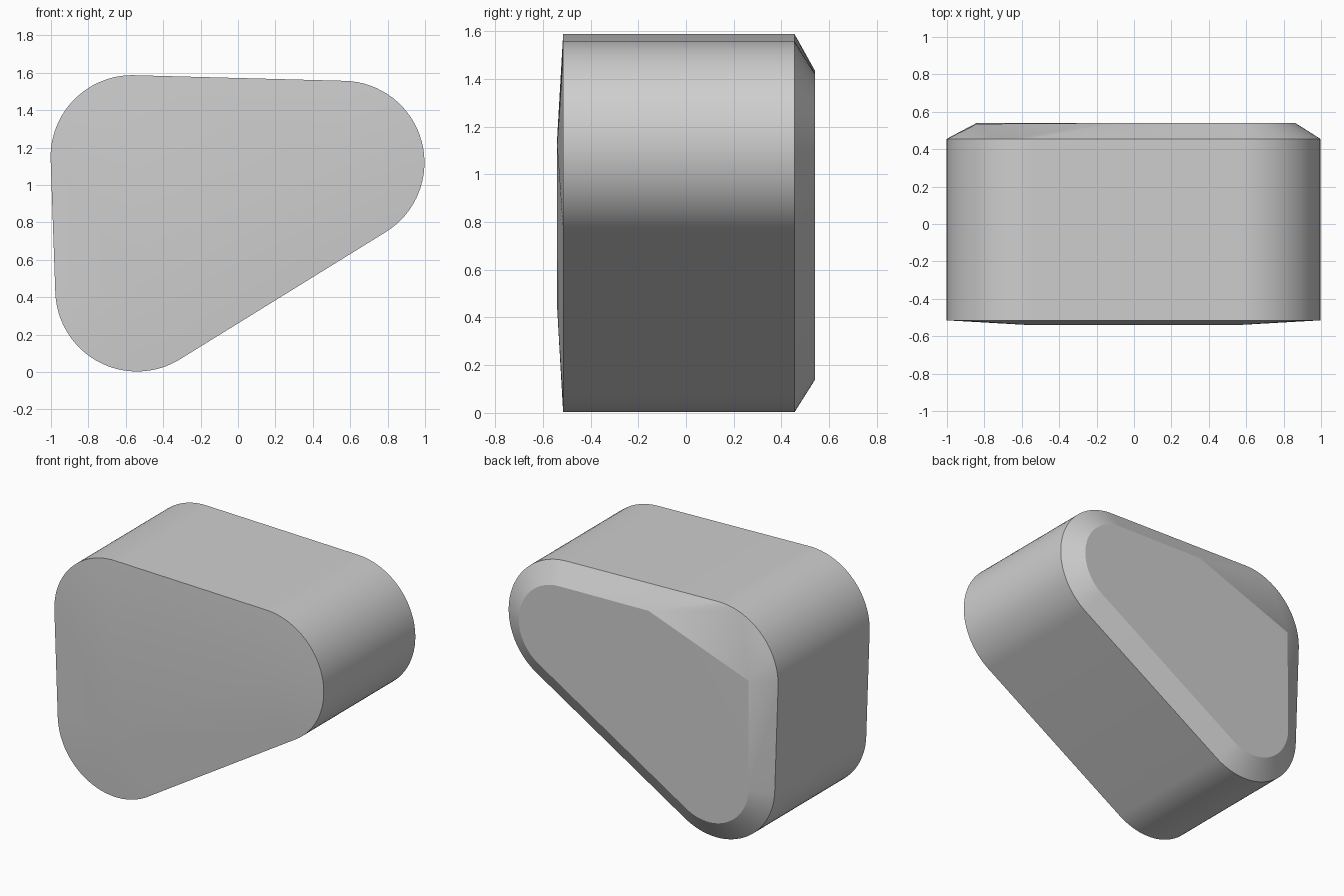
import bpy
import bmesh
import math
from mathutils import Vector

if "Cube" in bpy.data.objects:
    bpy.data.objects.remove(bpy.data.objects["Cube"], do_unlink=True)

# Corner centres (x, z) of the rounded triangle, counter-clockwise
BOTTOM = Vector((-0.54, 0.44))
RIGHT = Vector((0.56, 1.12))
TOP = Vector((-0.565, 1.15))
CORNERS = [BOTTOM, RIGHT, TOP]
RADIUS = 0.437
STEPS = 32


def corner_arc(i, radius):
    """Points of the arc round corner i, between its two straight edges."""
    prev, here, nxt = CORNERS[i - 1], CORNERS[i], CORNERS[(i + 1) % 3]
    edge_in, edge_out = here - prev, nxt - here
    start = math.atan2(-edge_in.x, edge_in.y)
    end = math.atan2(-edge_out.x, edge_out.y)
    sweep = (end - start) % math.tau
    for k in range(STEPS + 1):
        a = start + sweep * k / STEPS
        yield here + radius * Vector((math.cos(a), math.sin(a)))


points = []


def add(p, y):
    points.append((p.x, y, p.y))


# Straight wall rims and the shallow raised triangle on the front
for i, centre in enumerate(CORNERS):
    for p in corner_arc(i, RADIUS):
        add(p, -0.515)
        add(p, 0.455)
    add(centre, -0.54)

# Bevelled back cap, rounded at two corners and cut off at the third
for i in (0, 1):
    for p in corner_arc(i, RADIUS - 0.135):
        add(p, 0.54)
add(Vector((-0.84, 1.16)), 0.535)
add(Vector((-0.1, 1.435)), 0.54)

# Skin the profiles
bm = bmesh.new()
for p in points:
    bm.verts.new(p)
hull = bmesh.ops.convex_hull(bm, input=bm.verts)
loose = [v for v in bm.verts if not v.link_faces]
bmesh.ops.delete(bm, geom=loose, context="VERTS")
bmesh.ops.dissolve_limit(bm, angle_limit=math.radians(0.2),
                         verts=bm.verts, edges=bm.edges)
bmesh.ops.recalc_face_normals(bm, faces=bm.faces)
mesh = bpy.data.meshes.new("rounded_triangle_block")
bm.to_mesh(mesh)
bm.free()

block = bpy.data.objects.new("rounded_triangle_block", mesh)
bpy.context.collection.objects.link(block)

# Plain grey
grey = bpy.data.materials.new("plain_grey")
grey.use_nodes = True
colour = (0.62, 0.62, 0.62, 1)
grey.diffuse_color = colour
grey.node_tree.nodes["Principled BSDF"].inputs["Base Color"].default_value = colour
mesh.materials.append(grey)

# Smooth curved walls, crisp rims
bpy.ops.object.select_all(action="DESELECT")
block.select_set(True)
bpy.context.view_layer.objects.active = block
bpy.ops.object.shade_smooth_by_angle(angle=math.radians(10))
